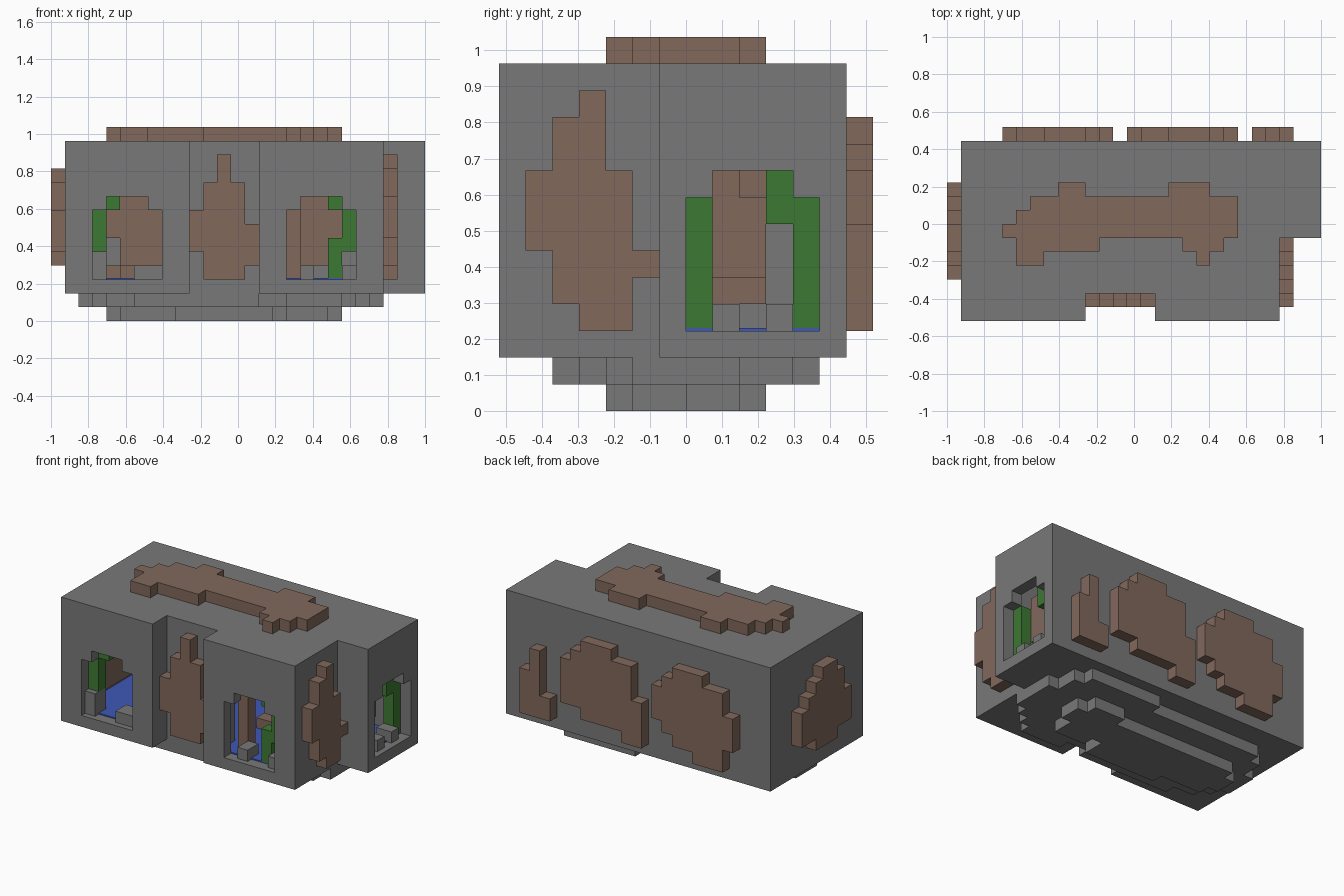
import bpy
import bmesh

if "Cube" in bpy.data.objects:
    bpy.data.objects.remove(bpy.data.objects["Cube"], do_unlink=True)

U = 2 / 27  # edge of one block


def material(name, rgb):
    m = bpy.data.materials.new(name)
    m.use_nodes = True
    m.diffuse_color = (*rgb, 1)
    m.node_tree.nodes["Principled BSDF"].inputs["Base Color"].default_value = (*rgb, 1)
    return m


stone = material("grey stone", (0.19, 0.19, 0.19))
earth = material("brown earth", (0.22, 0.14, 0.105))
leaf = material("green leaf", (0.046, 0.19, 0.032))
water = material("blue water", (0.05, 0.1, 0.48))


def prism(name, axis, start, end, outline, mat):
    """Extrude an outline, given in blocks, along an axis."""
    def place(p, d):
        u, v = p
        x, y, z = {"x": (d, u, v), "y": (u, d, v), "z": (u, v, d)}[axis]
        return ((x - 13.5) * U, (y - 7) * U, z * U)

    bm = bmesh.new()
    rings = [[bm.verts.new(place(p, d)) for p in outline] for d in (start, end)]
    bm.faces.new(rings[0])
    bm.faces.new(rings[1][::-1])
    n = len(outline)
    for a in range(n):
        b = (a + 1) % n
        bm.faces.new((rings[0][b], rings[0][a], rings[1][a], rings[1][b]))
    bmesh.ops.recalc_face_normals(bm, faces=bm.faces)
    mesh = bpy.data.meshes.new(name)
    bm.to_mesh(mesh)
    bm.free()
    mesh.materials.append(mat)
    ob = bpy.data.objects.new(name, mesh)
    bpy.context.collection.objects.link(ob)
    return ob


def stepped(first, lows, highs):
    """Stepped outline from the low and high end of each column."""
    def edge(levels):
        pts = []
        for c, v in enumerate(levels):
            if c and levels[c - 1] == v:
                pts.pop()
            else:
                pts.append((first + c, v))
            pts.append((first + c + 1, v))
        return pts
    return edge(lows) + edge(highs)[::-1]


def patch(name, axis, start, end, first, lows, highs, mat):
    return prism(name, axis, start, end, stepped(first, lows, highs), mat)


def cut(target, cutter):
    cutter.hide_render = True
    mod = target.modifiers.new("cut", "BOOLEAN")
    mod.operation = "DIFFERENCE"
    mod.solver = "EXACT"
    mod.object = cutter
    bpy.context.view_layer.objects.active = target
    bpy.ops.object.modifier_apply(modifier=mod.name)
    bpy.data.objects.remove(cutter, do_unlink=True)


# Stone shell with a recessed front bay and a missing corner
plan = [(1, 0), (10, 0), (10, 2), (15, 2), (15, 0), (24, 0), (24, 6), (27, 6), (27, 13), (1, 13)]
room = [(2, 1), (9, 1), (9, 3), (16, 3), (16, 1), (23, 1), (23, 7), (26, 7), (26, 12), (2, 12)]
shell = prism("stone_shell", "z", 2, 13, plan, stone)
cut(shell, prism("room_cutter", "z", 3, 12, room, stone))

# Ragged window openings
opening_low = [3] * 5
cut(shell, patch("window_cutter", "y", -1, 1.5, 3, opening_low, [8, 9, 9, 9, 8], stone))
cut(shell, patch("window_cutter", "y", -1, 1.5, 17, opening_low, [8, 9, 9, 9, 8], stone))
cut(shell, patch("window_cutter", "x", 25.5, 28, 7, opening_low, [8, 9, 9, 9, 8], stone))

# Stepped underside
patch("upper_base", "z", 1, 2, 2,
      [5, 4, 3, 3] + [2] * 9 + [3, 3] + [2] * 4 + [3, 4, 5],
      [8, 10, 11, 11] + [11] * 9 + [12] * 7 + [11, 9], stone)
patch("lower_base", "z", 0, 1, 4,
      [6] + [5] * 4 + [4] * 7 + [6] + [5] * 3 + [7],
      [8] + [9] * 12 + [10] * 3 + [9], stone)

# Raised earth patches on the outside
patch("roof_patch", "z", 13, 14, 4,
      [6, 4, 4, 5, 5, 5, 5] + [6] * 6 + [5, 4, 5, 6],
      [7, 8, 9, 9, 10, 10] + [9] * 6 + [10] * 3 + [9, 9], earth)
patch("front_patch", "y", 1, 2, 10, [5, 3, 3, 3, 4], [8, 10, 12, 10, 7], earth)
patch("left_patch", "x", 24, 25, 1, [6, 4, 3, 3, 5], [9, 11, 12, 9, 6], earth)
patch("right_patch", "x", 0, 1, 3, [5, 5, 4, 4, 4, 5, 5], [8, 10, 11, 11, 10, 9, 8], earth)
patch("back_patch_small", "y", 13, 14, 22, [3, 3, 3], [5, 9, 7], earth)
patch("back_patch_middle", "y", 13, 14, 13,
      [3, 3, 4, 4, 4, 4, 5, 5], [7, 10, 10, 11, 11, 11, 10, 9], earth)
patch("back_patch_large", "y", 13, 14, 4,
      [5, 3, 3, 3, 4, 4, 5, 6], [8, 10, 10, 11, 11, 11, 10, 9], earth)

# Water covering the floor of the room
prism("water_floor", "z", 3, 3.1, room, water)

# Earth inside the room
patch("inner_back_earth_right", "y", 11, 12, 4, [6, 4, 4, 4], [8, 9, 9, 8], earth)
patch("inner_back_earth_left", "y", 11, 12, 18, [4, 4, 6], [9, 9, 8], earth)
patch("inner_side_earth", "x", 2, 3, 2, [4] * 8, [9] * 8, earth)
patch("earth_post", "y", 2, 3, 17, [3], [8], earth)
patch("side_window_earth", "x", 24, 25, 8, [5, 5], [9, 8], earth)
patch("floor_stone_left", "z", 3, 4, 16, [6, 6, 7], [8, 9, 9], earth)
patch("floor_stone_right", "z", 3, 4, 4, [6, 5, 6], [8, 8, 9], earth)

# Leaves just behind the windows
patch("right_window_leaf", "y", 1, 2, 3, [5], [8], leaf)
patch("right_window_leaf_top", "y", 1, 2, 4, [8], [9], leaf)
patch("left_window_leaf_low", "y", 1, 2, 20, [3], [6], leaf)
patch("left_window_leaf_high", "y", 1, 2, 20, [8], [9], leaf)
patch("left_window_leaf", "y", 1, 2, 21, [5], [8], leaf)
patch("side_window_leaf_front", "x", 25, 26, 7, [3], [8], leaf)
patch("side_window_leaf_back", "x", 25, 26, 10, [7, 3], [9, 8], leaf)

# Stone rubble on the window sills
for x, width, top in ((3, 1, 5), (6, 2, 4), (18, 1, 4), (21, 1, 4)):
    patch("sill_rubble", "y", 0.5, 2, x, [3] * width, [top] * width, stone)
for y in (8, 10):
    patch("side_sill_rubble", "x", 25, 26.5, y, [3], [4], stone)
